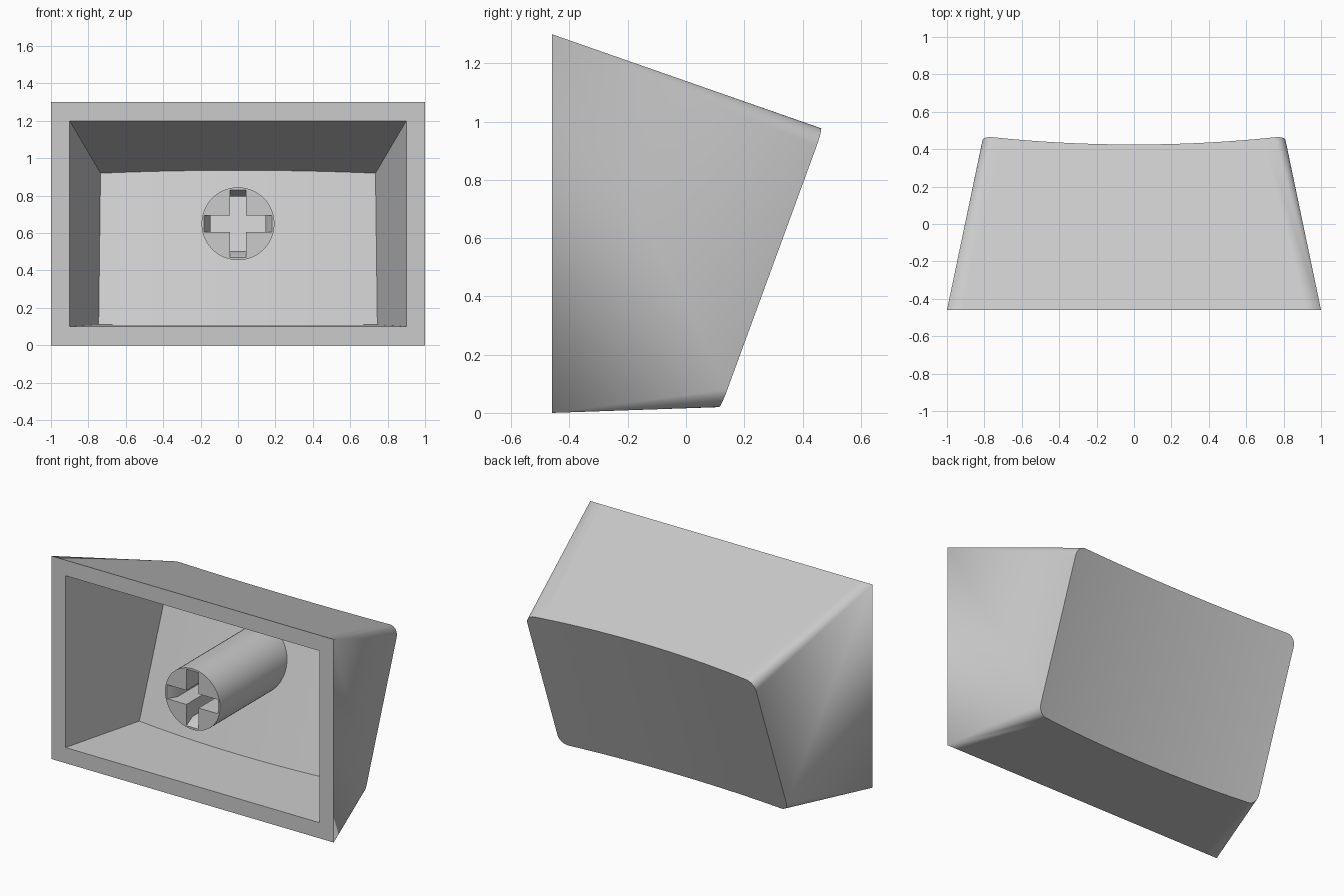
import bpy
import bmesh
import math
from mathutils import Vector

FRONT = -0.46      # plane of the open side
COLUMNS = 24       # divisions across the width
DISH = 0.045       # depth of the hollow in the back face

if "Cube" in bpy.data.objects:
    bpy.data.objects.remove(bpy.data.objects["Cube"])

grey = bpy.data.materials.new("light grey plastic")
grey.use_nodes = True
grey.diffuse_color = (0.6, 0.6, 0.6, 1)
grey.node_tree.nodes["Principled BSDF"].inputs["Base Color"].default_value = (0.6, 0.6, 0.6, 1)


def finish(bm, name):
    bmesh.ops.recalc_face_normals(bm, faces=bm.faces)
    mesh = bpy.data.meshes.new(name)
    bm.to_mesh(mesh)
    bm.free()
    mesh.materials.append(grey)
    obj = bpy.data.objects.new(name, mesh)
    bpy.context.collection.objects.link(obj)
    return obj


def select(obj):
    bpy.ops.object.select_all(action='DESELECT')
    obj.select_set(True)
    bpy.context.view_layer.objects.active = obj


def tapered_skin(bm, half_width, front_z, back_width, back_top, back_bottom, radius):
    """Walls from a sharp front rectangle to a dished back with rounded corners."""
    steps = 8 if radius else 0
    arc = [math.radians(90) * k / steps for k in range(1, steps + 1)]
    (yt, zt), (yb, zb) = back_top, back_bottom
    fronts, backs = [], []
    for row, sign in ((0, -1), (1, 1)):
        w = back_width[row]
        flat = w - radius
        front = [bm.verts.new((half_width * (2 * i / COLUMNS - 1), FRONT, front_z[row]))
                 for i in range(COLUMNS + 1)]
        # each column: x, inset from the edge, front vertex
        cols = [(flat * (2 * i / COLUMNS - 1), 0, front[i]) for i in range(COLUMNS + 1)]
        right = [(flat + radius * math.sin(a), radius * (1 - math.cos(a)), front[-1]) for a in arc]
        left = [(-x, inset, front[0]) for x, inset, _ in reversed(right)]
        back = []
        for x, inset, f in left + cols + right:
            z = (zt, zb)[row] + sign * inset
            y = yt + (z - zt) * (yt - yb) / (zt - zb)
            sink = DISH * (1 - (x / w) ** 2) / (y - FRONT)
            back.append((bm.verts.new(Vector((x, y, z)).lerp(f.co, sink)), f))
        for (a, fa), (b, fb) in zip(back, back[1:]):
            bm.faces.new((a, b, fb) if fa is fb else (a, b, fb, fa))
        fronts.append(front)
        backs.append([v for v, _ in back])
    top, bottom = backs
    for i in range(len(top) - 1):
        bm.faces.new((top[i], top[i + 1], bottom[i + 1], bottom[i]))
    for end in (0, -1):
        bm.faces.new((fronts[0][end], top[end], bottom[end], fronts[1][end]))
    return fronts


# Hollow shell: outer skin, inner skin and the front rim joining them
bm = bmesh.new()
outer = tapered_skin(bm, 1.0, (1.3, 0.0), (0.81, 0.81), (0.47, 0.975), (0.12, 0.02), 0.06)
inner = tapered_skin(bm, 0.9, (1.2, 0.1), (0.735, 0.745), (0.35, 0.92), (0.066, 0.11), 0)
for o, n in zip(outer, inner):
    for i in range(COLUMNS):
        bm.faces.new((o[i], o[i + 1], n[i + 1], n[i]))
for end in (0, -1):
    bm.faces.new((outer[0][end], inner[0][end], inner[1][end], outer[1][end]))
shell = finish(bm, "cap_shell")
select(shell)
bpy.ops.object.shade_smooth_by_angle(angle=math.radians(30))

# Round stem, its far end slanted to sit inside the back wall
STEM_Z = 0.65
bm = bmesh.new()
rings = []
for depth, slant in ((FRONT, 0), (0.255, 0.35)):
    ring = []
    for k in range(48):
        a = math.tau * k / 48
        x, z = 0.195 * math.cos(a), 0.195 * math.sin(a)
        ring.append(bm.verts.new((x, depth + slant * z, STEM_Z + z)))
    rings.append(ring)
    bm.faces.new(ring)
for k in range(48):
    bm.faces.new((rings[0][k], rings[0][k - 1], rings[1][k - 1], rings[1][k]))
stem = finish(bm, "stem")


def slot_cutter(name, upright, half_thick):
    """Slot with bevelled ends at its mouth."""
    profile = [(0.192, FRONT - 0.02), (0.146, FRONT + 0.06), (0.146, 0.5)]
    outline = profile + [(-s, y) for s, y in reversed(profile)]
    bm = bmesh.new()
    sides = []
    for t in (-half_thick, half_thick):
        sides.append([bm.verts.new((t, y, STEM_Z + s) if upright else (s, y, STEM_Z + t))
                      for s, y in outline])
        bm.faces.new(sides[-1])
    for k in range(len(outline)):
        bm.faces.new((sides[0][k], sides[0][k - 1], sides[1][k - 1], sides[1][k]))
    cutter = finish(bm, name)
    cutter.hide_render = True
    return cutter


# Cross-shaped socket in the stem
for cutter in (slot_cutter("upright_slot", True, 0.043), slot_cutter("level_slot", False, 0.045)):
    select(stem)
    cut = stem.modifiers.new("slot", 'BOOLEAN')
    cut.operation = 'DIFFERENCE'
    cut.solver = 'EXACT'
    cut.object = cutter
    bpy.ops.object.modifier_apply(modifier=cut.name)
    bpy.data.objects.remove(cutter)
select(stem)
bpy.ops.object.shade_smooth_by_angle(angle=math.radians(30))
